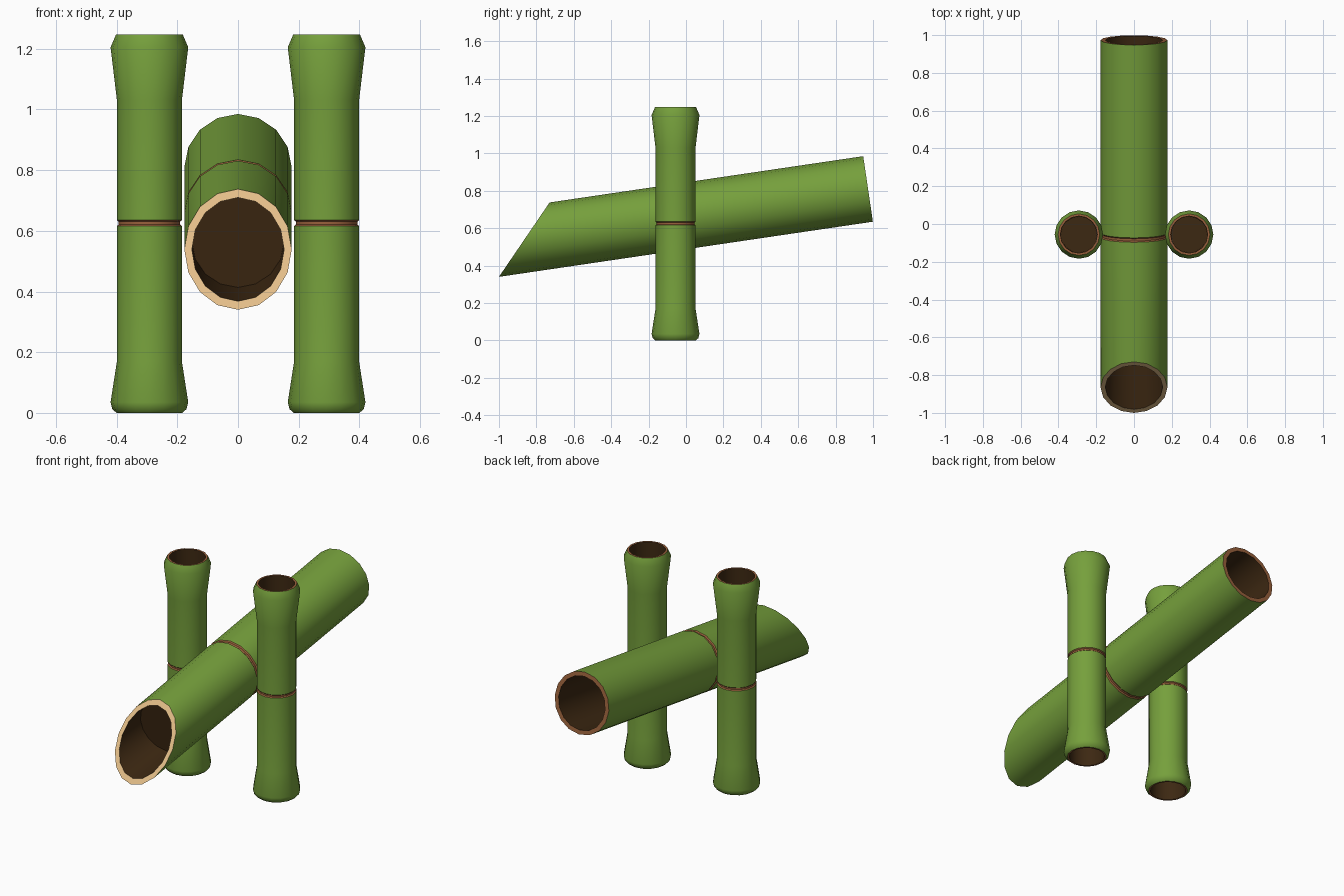
import bpy, bmesh, math
from mathutils import Matrix, Vector

if "Cube" in bpy.data.objects:
    bpy.data.objects.remove(bpy.data.objects["Cube"])

def mat(name, rgb):
    m = bpy.data.materials.new(name)
    m.diffuse_color = (*rgb, 1)
    m.use_nodes = True
    m.node_tree.nodes["Principled BSDF"].inputs["Base Color"].default_value = m.diffuse_color
    return m

GREEN, BROWN, DARK, TAN = range(4)
MATS = [mat("bamboo_green", (0.18, 0.35, 0.045)),
        mat("node_brown", (0.32, 0.12, 0.045)),
        mat("hollow_dark_brown", (0.046, 0.021, 0.006)),
        mat("cut_tan", (0.78, 0.52, 0.25))]
N = 16

def revolve(name, profile, matrix, shift=None):
    """Closed lathe. profile: (radius, height, material of the band that follows).
    shift(row, y) may give a new height for a vertex, used for the slanted cut."""
    bm = bmesh.new()
    rings = []
    for i, (r, h, _) in enumerate(profile):
        ring = []
        for k in range(N):
            a = 2 * math.pi * k / N
            x, y = r * math.cos(a), r * math.sin(a)
            ring.append(bm.verts.new((x, y, shift(i, y, h) if shift else h)))
        rings.append(ring)
    for i in range(len(rings) - 1):
        for k in range(N):
            j = (k + 1) % N
            f = bm.faces.new((rings[i][k], rings[i][j], rings[i + 1][j], rings[i + 1][k]))
            f.material_index = profile[i][2]
    # inner partitions close both hollow ends
    for ring in (rings[0][::-1], rings[-1]):
        bm.faces.new(ring).material_index = DARK
    bmesh.ops.recalc_face_normals(bm, faces=bm.faces[:])
    bm.transform(matrix)
    me = bpy.data.meshes.new(name)
    bm.to_mesh(me)
    bm.free()
    for m in MATS:
        me.materials.append(m)
    ob = bpy.data.objects.new(name, me)
    bpy.context.collection.objects.link(ob)
    bpy.ops.object.select_all(action='DESELECT')
    ob.select_set(True)
    bpy.context.view_layer.objects.active = ob
    bpy.ops.object.shade_smooth_by_angle(angle=math.radians(35))
    return ob

# upright posts: flared ends, brown node groove, hollow ends
post = [(0.096, 0.28, DARK), (0.098, 0.0, BROWN), (0.108, 0.0, GREEN),
        (0.122, 0.012, GREEN), (0.128, 0.035, GREEN), (0.107, 0.17, GREEN),
        (0.107, 0.616, BROWN), (0.101, 0.621, BROWN), (0.101, 0.630, BROWN),
        (0.107, 0.635, GREEN), (0.107, 1.03, GREEN), (0.128, 1.205, GREEN),
        (0.110, 1.247, BROWN), (0.098, 1.247, DARK), (0.096, 0.97, DARK)]
for side, x in (("left", -0.292), ("right", 0.292)):
    revolve(side + "_post", post, Matrix.Translation((x, -0.056, 0)))

# tilted main tube: slanted front cut, node groove, open back
R, RI, L, S = 0.177, 0.152, 2.021, 0.977
tube = [(RI, 0.335, DARK), (RI, 0, TAN), (R, 0, GREEN),
        (R, S - 0.012, BROWN), (R - 0.006, S - 0.006, BROWN),
        (R - 0.006, S + 0.006, BROWN), (R, S + 0.012, GREEN),
        (R, L, BROWN), (RI, L, DARK), (RI, S, DARK)]

def slant(i, y, h):
    return 0.326 * (y + R) / (2 * R) if i in (1, 2) else h

t = math.atan(0.1475)
axis = Vector((0, math.cos(t), math.sin(t)))
up = Vector((0, -math.sin(t), math.cos(t)))
right = up.cross(axis)
M = Matrix((right, up, axis)).transposed().to_4x4()
revolve("main_tube", tube, Matrix.Translation((0, -1.026, 0.515)) @ M, slant)
